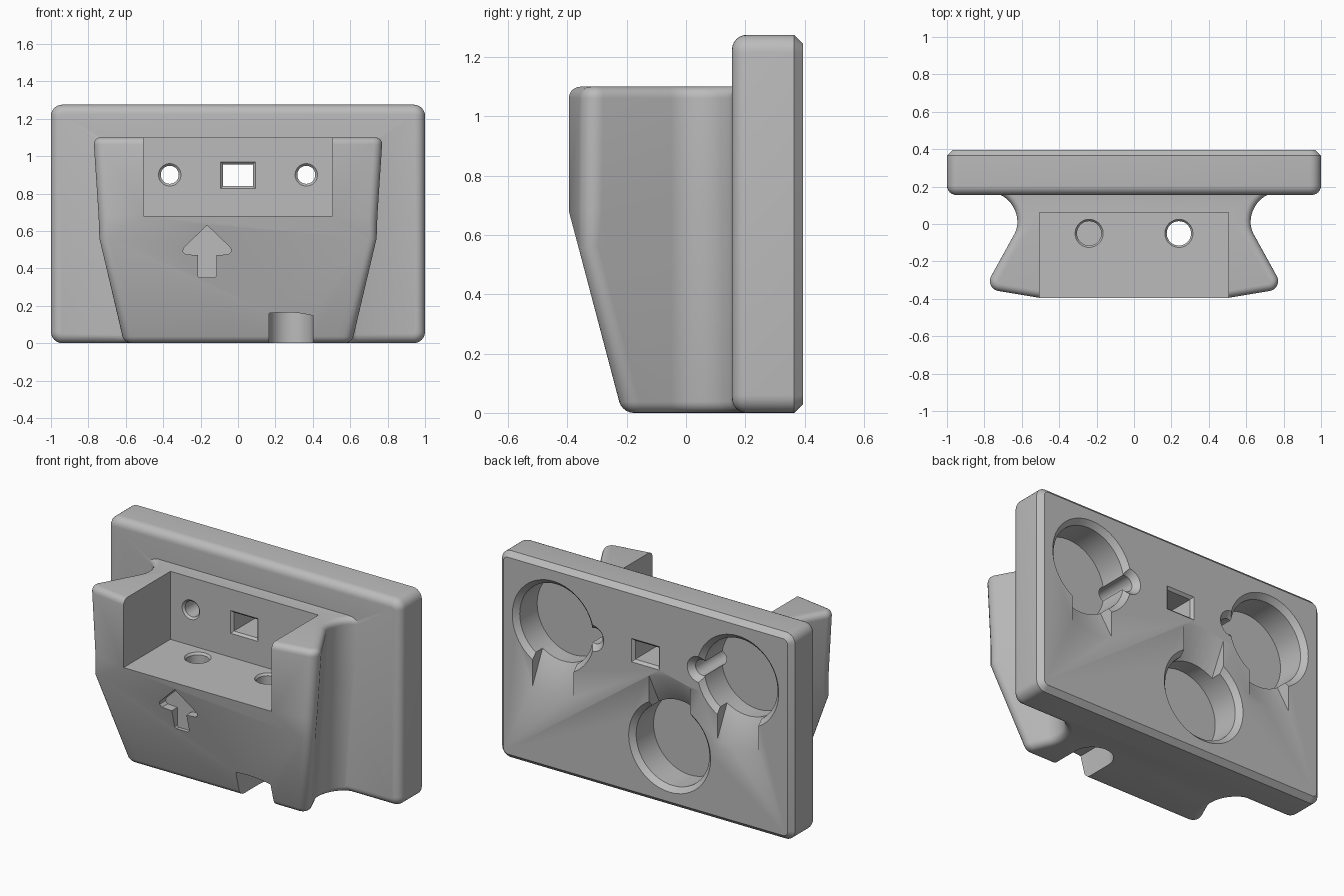
import bpy, bmesh
from math import sin, cos, pi, sqrt, radians
from mathutils import Vector

if "Cube" in bpy.data.objects:
    bpy.data.objects.remove(bpy.data.objects["Cube"])

grey = bpy.data.materials.new("grey plastic")
grey.use_nodes = True
grey.diffuse_color = (0.5, 0.5, 0.5, 1)
grey.node_tree.nodes["Principled BSDF"].inputs["Base Color"].default_value = (0.5, 0.5, 0.5, 1)


def loft(name, rings, rim=None, radius=0.0):
    """Solid skinned through equal-length rings; edges passing rim() are rounded."""
    bm = bmesh.new()
    rows = [[bm.verts.new(p) for p in ring] for ring in rings]
    n = len(rows[0])
    for a, b in zip(rows, rows[1:]):
        for i in range(n):
            j = (i + 1) % n
            bm.faces.new((a[i], a[j], b[j], b[i]))
    bm.faces.new(rows[0][::-1])
    bm.faces.new(rows[-1])
    bm.normal_update()
    if bm.calc_volume(signed=True) < 0:
        bmesh.ops.reverse_faces(bm, faces=bm.faces[:])
    bm.normal_update()
    if rim:
        edges = [e for e in bm.edges if rim(e.verts[0].co, e.verts[1].co)]
        bmesh.ops.bevel(bm, geom=edges, offset=radius, segments=5, profile=0.5,
                        affect='EDGES', clamp_overlap=False)
    mesh = bpy.data.meshes.new(name)
    bm.to_mesh(mesh)
    bm.free()
    mesh.materials.append(grey)
    obj = bpy.data.objects.new(name, mesh)
    bpy.context.scene.collection.objects.link(obj)
    return obj


def combine(obj, other, operation):
    """Apply a boolean and discard the helper object."""
    bpy.context.view_layer.objects.active = obj
    mod = obj.modifiers.new("cut", 'BOOLEAN')
    mod.operation, mod.solver, mod.object = operation, 'EXACT', other
    bpy.ops.object.modifier_apply(modifier=mod.name)
    bpy.data.objects.remove(other)


def bore(name, x, c, steps, along_y=True, n=48):
    """Round cutter at x and c (z or y), with (radius, position) steps on its axis."""
    rings = []
    for r, t in steps:
        ring = [(x + r * cos(2 * pi * i / n), c + r * sin(2 * pi * i / n)) for i in range(n)]
        rings.append([(u, t, v) if along_y else (u, v, t) for u, v in ring])
    return loft(name, rings)


def rounded_rect(inset, y, hw=1.0, height=1.275, r=0.06, seg=6):
    r = r - inset
    pts = []
    for k, (sx, sz) in enumerate(((1, 1), (-1, 1), (-1, -1), (1, -1))):
        cx, cz = sx * (hw - inset - r), height / 2 + sz * (height / 2 - inset - r)
        for i in range(seg + 1):
            a = (k + i / seg) * pi / 2
            pts.append((cx + r * cos(a), y, cz + r * sin(a)))
    return pts


def bezier(p, n):
    p = [Vector(q) for q in p]
    out = []
    for i in range(n + 1):
        t, row = i / n, p
        while len(row) > 1:
            row = [a.lerp(b, t) for a, b in zip(row, row[1:])]
        out.append(row[0])
    return out


def fillet(corner, d1, d2, t, n=6):
    """Circular arc rounding a corner between unit directions d1 and d2."""
    centre = (d1 + d2) * (t / (1 + d1.dot(d2)))
    a, b = d1 * t - centre, d2 * t - centre
    return [corner + centre + a.normalized().slerp(b.normalized(), i / n) * a.length
            for i in range(n + 1)]


# Back plate: filleted front rim, chamfered back rim
R = 0.05
arc = [i * pi / 12 for i in range(7)]
rings = [rounded_rect(R * (1 - sin(a)), 0.155 + R * (1 - cos(a))) for a in arc]
rings += [rounded_rect(0, 0.365), rounded_rect(0.03, 0.395)]
body = loft("wall_mount_body", rings)


# Front bracket: waisted, flared section that tapers and slopes back at the foot
def section(z, f, corner, crease):
    waist, corner, crease = Vector((0.64 * f, -0.05)), Vector(corner), Vector(crease)
    front = crease - corner
    half = [Vector((0.78 * f, 0.25))]
    half += bezier([(0.78 * f, 0.17), (0.66 * f, 0.17), (0.595 * f, 0.035), waist], 12)
    half += fillet(corner, (waist - corner).normalized(), front.normalized(),
                   min(0.075, front.length * 0.8))
    half.append(crease)
    return [(p.x, p.y, z) for p in half] + [(-p.x, p.y, z) for p in reversed(half)]


TOP = 1.1
bracket = loft("bracket", [
    section(0, 0.88, (0.635, -0.215), (0.53, -0.215)),
    section(0.56, 0.945, (0.765, -0.35), (0.69, -0.363)),
    section(0.68, 0.957, (0.775, -0.349), (0.505, -0.395)),
    section(TOP, 1.0, (0.803, -0.345), (0.505, -0.395))],
    rim=lambda a, b: abs(a.z - b.z) < 1e-4 and min(a.y, b.y) < 0.169
    and (a.z < 1e-4 or a.z > TOP - 1e-4), radius=0.038)
combine(body, bracket, 'UNION')


def box_ring(x, z0, z1, y):
    return [(-x, y, z0), (x, y, z0), (x, y, z1), (-x, y, z1)]


# Open-topped pocket
cutters = [loft("pocket", [box_ring(0.505, 0.68, 1.4, y) for y in (-0.6, 0.062)])]

# Square window with chamfered ends
cutters.append(loft("window", [
    box_ring(0.08 + e, 0.84 - e, 0.955 + e, y)
    for e, y in ((0.013, 0), (0.013, 0.062), (0, 0.075), (0, 0.38), (0.015, 0.395), (0.015, 0.42))]))

# Round holes through the back wall
for s in (-1, 1):
    cutters.append(bore("screw_hole", s * 0.365, 0.9, [
        (0.06, 0), (0.06, 0.062), (0.048, 0.074), (0.048, 0.36), (0.08, 0.395), (0.08, 0.42)]))

# Holes in the pocket floor: one opens below, the other is blind
for x, bottom in ((0.24, 0.1), (-0.24, 0.4)):
    cutters.append(bore("floor_hole", x, -0.05, [
        (0.075, 0.72), (0.075, 0.68), (0.065, 0.667), (0.065, bottom)], along_y=False))

# Round-ended notch with an arched roof in the foot
notch = []
for i in range(17):
    u = -0.1175 * cos(i * pi / 16)
    x, back = 0.2825 + u, -0.02 + sqrt(max(0, 0.1175 ** 2 - u * u))
    roof = 0.165 - 0.8 * (x - 0.25) ** 2
    notch.append([(x, -0.5, -0.1), (x, back, -0.1), (x, back, roof), (x, -0.5, roof)])
cutters.append(loft("foot_notch", notch))

# Keyholes: deep round opening with a conical ramp slot
for x, z, d in ((0.63, 0.9, -1), (-0.63, 0.9, -1), (-0.165, 0.37, 1)):
    cutters.append(bore("keyhole", x, z, [
        (0.28, 0.42), (0.28, 0.395), (0.25, 0.365), (0.25, 0.195)], n=64))
    ramp = []
    for i in range(9):
        u = 0.14 * (i / 4 - 1)
        outer, inner = sqrt(0.434 ** 2 - u * u), sqrt(0.22 ** 2 - u * u)
        ramp.append([(x + u, 0.40, z + d * outer), (x + u, 0.28, z + d * inner),
                     (x + u, 0.28, z), (x + u, 0.40, z)])
    cutters.append(loft("keyhole_slot", ramp))

# Recessed arrow on the sloping face
half = [(0, 0.63), (0.125, 0.51), (0.13, 0.49), (0.115, 0.475), (0.05, 0.47), (0.05, 0.36), (0.04, 0.35)]
outline = half + [(-x, z) for x, z in reversed(half[1:])]
cutters.append(loft("arrow", [[(x - 0.165, y, z) for x, z in outline] for y in (-0.6, -0.285)]))

for c in cutters:
    combine(body, c, 'DIFFERENCE')

# Smooth fillets, keep crisp edges
bpy.ops.object.select_all(action='DESELECT')
body.select_set(True)
bpy.context.view_layer.objects.active = body
bpy.ops.object.shade_smooth_by_angle(angle=radians(30))
